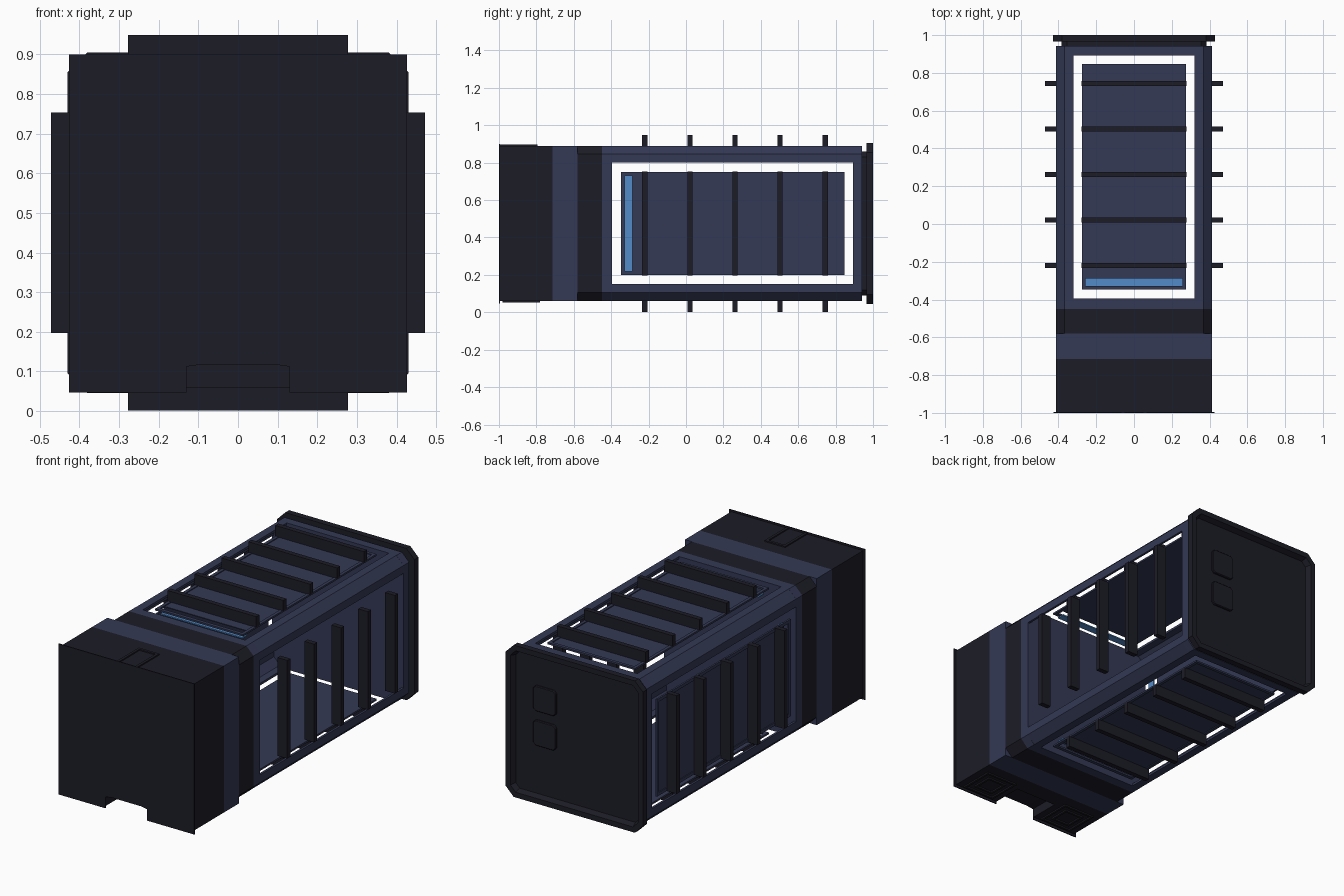
import bpy, bmesh

if "Cube" in bpy.data.objects:
    bpy.data.objects.remove(bpy.data.objects["Cube"])

ZC = 0.475          # height of the long axis
HX, HZ = 0.413, 0.415  # half width and half height of the hull


def material(name, rgb):
    m = bpy.data.materials.new(name)
    m.diffuse_color = (*rgb, 1)
    m.use_nodes = True
    m.node_tree.nodes["Principled BSDF"].inputs["Base Color"].default_value = m.diffuse_color
    return m


DARK = material("charcoal", (0.0118, 0.0118, 0.02))
NAVY = material("navy", (0.034, 0.041, 0.089))
BLUE = material("bright blue", (0.085, 0.26, 0.59))


def finish(name, bm, mat, bevel=0):
    bmesh.ops.recalc_face_normals(bm, faces=bm.faces)
    me = bpy.data.meshes.new(name)
    bm.to_mesh(me)
    bm.free()
    me.materials.append(mat)
    ob = bpy.data.objects.new(name, me)
    bpy.context.collection.objects.link(ob)
    if bevel:
        mod = ob.modifiers.new("bevel", 'BEVEL')
        mod.width = bevel
        mod.segments = 1
    return ob


def add_prism(bm, pts, y0, y1):
    """Extrude an (x, z) outline along y; returns the far cap."""
    a = [bm.verts.new((x, y0, z)) for x, z in pts]
    b = [bm.verts.new((x, y1, z)) for x, z in pts]
    bm.faces.new(a)
    cap = bm.faces.new(b[::-1])
    n = len(pts)
    for i in range(n):
        j = (i + 1) % n
        bm.faces.new((a[i], b[i], b[j], a[j]))
    return cap


def prism(name, pts, y0, y1, mat, bevel=0):
    bm = bmesh.new()
    add_prism(bm, pts, y0, y1)
    return finish(name, bm, mat, bevel)


def rect(x0, x1, z0, z1):
    return [(x0, z0), (x1, z0), (x1, z1), (x0, z1)]


def octagon(hx, hz, c):
    return [(-hx, ZC - hz + c), (-hx + c, ZC - hz), (hx - c, ZC - hz), (hx, ZC - hz + c),
            (hx, ZC + hz - c), (hx - c, ZC + hz), (-hx + c, ZC + hz), (-hx, ZC + hz - c)]


def side_rect(side, u0, u1, d0, d1):
    """Section of a box on one side: u runs across, d is height over the hull skin."""
    if side == "top":
        return rect(u0, u1, ZC + HZ + d0, ZC + HZ + d1)
    if side == "bottom":
        return rect(u0, u1, ZC - HZ - d1, ZC - HZ - d0)
    if side == "right":
        return rect(HX + d0, HX + d1, ZC + u0, ZC + u1)
    return rect(-HX - d1, -HX - d0, ZC + u0, ZC + u1)


def notched(hx, b, t):
    """Block outline with a shallow notch in its lower edge."""
    return [(-hx, b), (-0.13, b), (-0.13, 0.112), (-0.09, 0.118), (0.09, 0.118),
            (0.13, 0.112), (0.13, b), (hx, b), (hx, t), (-hx, t)]


# Front block with a notch under its front edge, and a slightly larger face plate
b, t = ZC - HZ, ZC + HZ
prism("front_plate", notched(0.426, 0.047, 0.9), -1.0, -0.994, DARK)
prism("front_block", notched(HX, b, t), -0.994, -0.82, DARK)
prism("front_block_rear", rect(-HX, HX, b, t), -0.82, -0.715, DARK)
prism("front_band", rect(-HX, HX, b, t), -0.715, -0.58, NAVY)
prism("collar", octagon(HX, HZ, 0.045), -0.58, -0.45, DARK)

# Latch outline on top of the block
bm = bmesh.new()
for x0, x1, y0, y1 in ((-0.065, -0.05, -0.994, -0.795), (0.05, 0.065, -0.994, -0.795),
                       (-0.05, 0.05, -0.81, -0.795)):
    add_prism(bm, rect(x0, x1, t, t + 0.007), y0, y1)
finish("latch_outline", bm, DARK)

# Foot pads with a recessed centre
bm = bmesh.new()
for s in (-1, 1):
    x0, x1 = sorted((s * 0.17, s * 0.37))
    for p in (0.0, 0.04):
        for r, y0, y1 in ((rect(x0 + p, x1 - p, b - 0.008, b), -0.98 + p, -0.968 + p),
                          (rect(x0 + p, x1 - p, b - 0.008, b), -0.792 - p, -0.78 - p),
                          (rect(x0 + p, x0 + p + 0.012, b - 0.008, b), -0.968 + p, -0.792 - p),
                          (rect(x1 - p - 0.012, x1 - p, b - 0.008, b), -0.968 + p, -0.792 - p)):
            add_prism(bm, r, y0, y1)
finish("foot_pads", bm, DARK)

# Open frame: end rings and four chamfered corner rails
prism("frame_front", octagon(HX, HZ, 0.045), -0.45, -0.395, NAVY)
prism("frame_back", octagon(HX, HZ, 0.045), 0.893, 0.942, NAVY)
rail = [(0.32, 0.415), (0.367, 0.415), (HX, 0.37), (HX, 0.325),
        (0.4, 0.325), (0.4, 0.364), (0.362, 0.402), (0.32, 0.402)]
bm = bmesh.new()
for sx in (-1, 1):
    for sz in (-1, 1):
        add_prism(bm, [(sx * x, ZC + sz * z) for x, z in rail], -0.395, 0.893)
finish("frame_rails", bm, NAVY)

# Thin floating panels with a deep-set light strip; the right side is left open
for side in ("top", "bottom", "left"):
    bm = bmesh.new()
    for u0, u1, y0, y1 in ((-0.275, 0.275, -0.348, -0.328), (-0.275, 0.275, 0.83, 0.848),
                           (-0.275, -0.257, -0.328, 0.83), (0.257, 0.275, -0.328, 0.83)):
        add_prism(bm, side_rect(side, u0, u1, -0.01, 0), y0, y1)
    finish(side + "_panel_rim", bm, NAVY)
    prism(side + "_panel", side_rect(side, -0.257, 0.257, -0.01, -0.005), -0.288, 0.83, NAVY)
    prism(side + "_light_strip", side_rect(side, -0.257, 0.257, -0.036, -0.029),
          -0.328, -0.285, BLUE)

# Cross slats on all four sides
for side in ("top", "bottom", "left", "right"):
    bm = bmesh.new()
    for i in range(5):
        y = -0.22 + 0.241 * i
        add_prism(bm, side_rect(side, -0.278, 0.278, -0.002, 0.059), y - 0.014, y + 0.014)
    finish(side + "_slats", bm, DARK)

# Back plate: neck, chamfered plate with a deep sunken face, two pads
prism("back_neck", octagon(0.385, 0.385, 0.03), 0.942, 0.966, DARK)
bm = bmesh.new()
cap = add_prism(bm, octagon(0.43, 0.43, 0.05), 0.965, 1.0)
bmesh.ops.recalc_face_normals(bm, faces=bm.faces)
bmesh.ops.inset_region(bm, faces=[cap], thickness=0.032, depth=0)
bmesh.ops.inset_region(bm, faces=[cap], thickness=0.014, depth=-0.03)
finish("back_plate", bm, DARK)
for i, z in enumerate((0.63, 0.435)):
    prism(f"back_pad_{i + 1}", octagon(0.072, 0.072, 0.015), 0.968, 0.984, DARK, 0.004).location = (
        0.2, 0, z - ZC)
